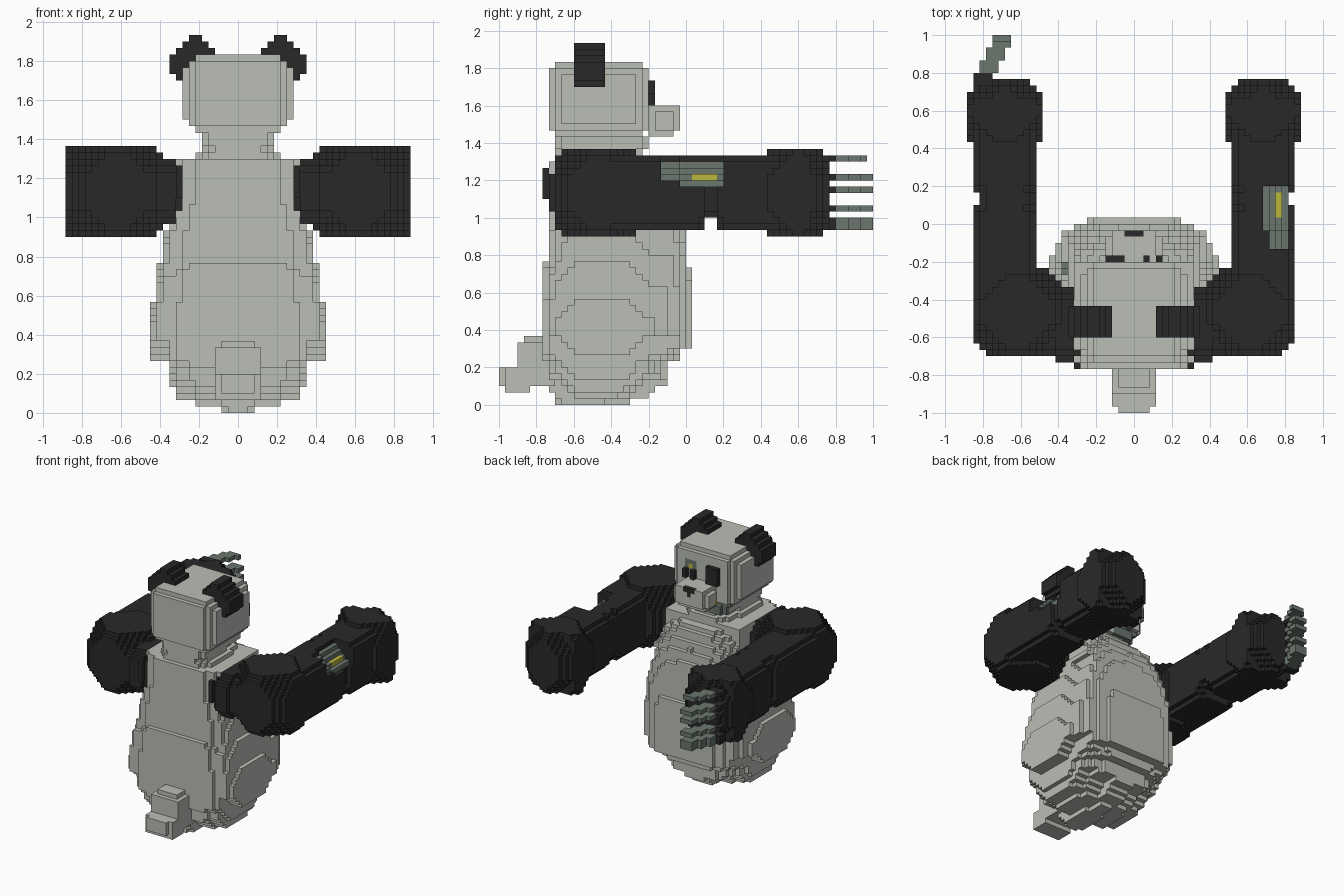
import bpy, bmesh, math

if "Cube" in bpy.data.objects:
    bpy.data.objects.remove(bpy.data.objects["Cube"])

V = 1 / 30                      # voxel edge
cells = {}                      # (i, j, k) -> (part, colour); i is centred on x = 0

COLOURS = {
    "pale_fur": (0.495, 0.512, 0.465),
    "black_fur": (0.022, 0.022, 0.022),
    "grey_green": (0.145, 0.182, 0.155),
    "yellow": (0.49, 0.475, 0.045),
}
NAMES = list(COLOURS)


def block(part, colour, xr, yr, zr, xy=0, xz=0, yz=0, corner=0):
    """Fill an inclusive voxel box, with stepped edges and corners cut away."""
    for i in range(xr[0], xr[1] + 1):
        di = min(i - xr[0], xr[1] - i)
        for j in range(yr[0], yr[1] + 1):
            dj = min(j - yr[0], yr[1] - j)
            for k in range(zr[0], zr[1] + 1):
                dk = min(k - zr[0], zr[1] - k)
                if di + dj >= xy and di + dk >= xz and dj + dk >= yz and di + dj + dk >= corner:
                    cells[i, j, k] = (part, colour)


def side(s, a, b):
    """Inclusive x range on the +x (s=1) or -x (s=-1) side."""
    return (a, b) if s > 0 else (-b, -a)


def repaint(colour, xr, yr, zr):
    for (i, j, k), (part, _) in list(cells.items()):
        if xr[0] <= i <= xr[1] and yr[0] <= j <= yr[1] and zr[0] <= k <= zr[1]:
            cells[i, j, k] = (part, colour)


# Body: layers of (top layer, half width, back, front)
LAYERS = [(0, 2, 9, 21), (1, 6, 9, 24), (2, 9, 8, 25), (3, 9, 8, 27), (6, 10, 8, 27),
          (7, 10, 7, 29), (8, 13, 7, 29), (16, 13, 7, 31), (21, 12, 7, 31), (22, 12, 7, 30),
          (27, 11, 8, 30), (31, 10, 8, 30), (36, 9, 8, 29), (38, 9, 8, 27),
          (39, 6, 9, 24), (40, 5, 9, 23)]


def layer(k):
    return next(row for row in LAYERS if k <= row[0])


for k in range(41):
    _, h, back, front = layer(k)
    for i in range(-h, h + 1):
        u = abs(i) / (h + 0.2)
        # back steps in lower down towards the sides
        j0 = layer(min(38, k + max(0, abs(i) - 6) // 2))[2] if 9 <= k < 38 else back
        j0 += (u > 0.72) + (u > 0.95)
        # front is an oval belly
        if k < 9 or k > 38:
            j1 = front - 7 + round(7 * math.sqrt(1 - u ** 3))
        else:
            r = 1 - (abs(i) / 13.2) ** 3.2 - max(0, (k - 16) / 22) ** 2.2
            j1 = min(front, 24 + int(7.6 * math.sqrt(max(0, r))))
        for j in range(j0, j1):
            # flanks narrow sooner away from the middle
            shift = min(4, max(0, abs(j - 16) - 4)) if k <= 30 else 0
            if k < 14:
                shift = -min(k, shift, 3)
            if abs(i) <= layer(k + shift)[1]:
                cells[i, j, k] = ("body", "pale_fur")

# Tail
block("tail", "pale_fur", (-2, 2), (0, 0), (3, 5))
block("tail", "pale_fur", (-3, 3), (1, 4), (2, 5))
block("tail", "pale_fur", (-3, 3), (3, 8), (3, 9))
block("tail", "pale_fur", (-3, 3), (4, 8), (3, 10), xz=1)

# Head, chin and snout
block("head", "pale_fur", (-5, 5), (9, 23), (41, 42), xy=1)
block("head", "pale_fur", (-8, 8), (8, 23), (43, 54), xy=2, xz=2, yz=1)
block("snout", "pale_fur", (-4, 4), (24, 28), (43, 47), xy=1, xz=1)
block("nose", "black_fur", (-1, 1), (28, 28), (47, 47))
block("nose", "black_fur", (0, 0), (28, 28), (46, 46))
for i in range(-4, 5):
    cells.pop((i, 28, 43), None)

# Eye patches; the +x one is worn through to a yellow eye
block("eye_patch", "black_fur", (-4, -2), (24, 24), (48, 51))
block("worn_eye", "black_fur", (2, 2), (24, 24), (48, 49))
block("worn_eye", "black_fur", (4, 4), (24, 24), (48, 49))
repaint("grey_green", (2, 4), (23, 23), (48, 51))
repaint("yellow", (3, 3), (23, 23), (50, 50))

# Torn cheek and side spot
repaint("grey_green", (-7, -3), (22, 26), (43, 43))
repaint("grey_green", (-6, 0), (22, 23), (41, 42))
repaint("yellow", (-4, -3), (24, 25), (44, 44))
repaint("grey_green", (-12, -11), (22, 23), (22, 27))

EAR_ROWS = [(9, 9), (8, 10), (7, 10), (6, 10), (4, 9), (5, 8), (6, 7)]
for s in (-1, 1):
    # Ears
    for n, (a, b) in enumerate(EAR_ROWS):
        block("ears", "black_fur", side(s, a, b), (12, 16), (51 + n, 51 + n))
    arm = "right_arm" if s > 0 else "left_arm"
    # Shoulder, upper arm, forearm, wrist and paw
    block(arm, "black_fur", side(s, 8, 14), (8, 19), (29, 38), xy=2, xz=2, yz=2, corner=4)
    block(arm, "black_fur", side(s, 9, 9), (7, 7), (33, 37))
    block(arm, "black_fur", side(s, 12, 25), (9, 22), (27, 40), xy=2, xz=1, yz=1, corner=6)
    block(arm, "black_fur", side(s, 16, 25), (15, 32), (28, 39), xz=1, corner=2)
    block(arm, "black_fur", side(s, 16, 24), (33, 34), (30, 39), xz=1)
    block(arm, "black_fur", side(s, 16, 25), (35, 45), (28, 39), xz=1, corner=2)
    block(arm, "black_fur", side(s, 15, 26), (43, 52), (27, 40), corner=4)
    # Blunt the paw's front rim
    for (i, j, k) in list(cells):
        if j > 49 and i * s > 0:
            di, dk = min(abs(i) - 15, 26 - abs(i)), min(k - 27, 40 - k)
            if di + (52 - j) < 2 or (j == 52 and dk < 1) or di + dk + 52 - j < 6:
                del cells[i, j, k]

# Claws on the -x paw, curving inward
for lo, hi in ((28, 29), (31, 31), (34, 34), (36, 36), (39, 39)):
    block("claws", "black_fur", (-25, -23), (52, 53), (lo, hi))
    block("claws", "grey_green", (-24, -22), (54, 55), (lo, hi))
    block("claws", "grey_green", (-23, -21), (56, 57), (lo, hi))
    block("claws", "grey_green", (-22, -20), (58, 59 if hi < 39 else 58), (lo, hi))

# Wound hollowed from the upper outer edge of the +x arm
for (i, j, k) in list(cells):
    if i >= 20 and 26 <= j <= 35 and k >= 34:
        depth = 64 - i - k
        limit = 4 if j >= 29 else 3
        if depth <= limit:
            del cells[i, j, k]
        elif depth == limit + 1 and (35 if j >= 29 else 36) <= k <= 38:
            eye = k == 36 and 31 <= j <= 34
            cells[i, j, k] = ("right_arm", "yellow" if eye else "grey_green")

# Materials
mats = []
for name, rgb in COLOURS.items():
    m = bpy.data.materials.new(name)
    m.diffuse_color = (*rgb, 1)
    m.use_nodes = True
    m.node_tree.nodes["Principled BSDF"].inputs["Base Color"].default_value = m.diffuse_color
    mats.append(m)

# Skin of every part: only faces that meet empty space
for part in sorted({p for p, _ in cells.values()}):
    bm = bmesh.new()
    verts = {}
    for c, (p, colour) in cells.items():
        if p != part:
            continue
        for axis in range(3):
            for d in (0, 1):
                n = list(c)
                n[axis] += 2 * d - 1
                if tuple(n) in cells:
                    continue
                ring = []
                for a, b in ((0, 0), (1, 0), (1, 1), (0, 1)):
                    q = list(c)
                    q[axis] += d
                    q[(axis + 1) % 3] += a
                    q[(axis + 2) % 3] += b
                    q = tuple(q)
                    if q not in verts:
                        verts[q] = bm.verts.new(((q[0] - 0.5) * V, q[1] * V - 1, q[2] * V))
                    ring.append(verts[q])
                f = bm.faces.new(ring if d else ring[::-1])
                f.material_index = NAMES.index(colour)
    bmesh.ops.dissolve_limit(bm, angle_limit=0.01, verts=bm.verts, edges=bm.edges,
                             delimit={'MATERIAL'})
    mesh = bpy.data.meshes.new(part)
    for m in mats:
        mesh.materials.append(m)
    bm.to_mesh(mesh)
    bm.free()
    bpy.context.collection.objects.link(bpy.data.objects.new(part, mesh))
